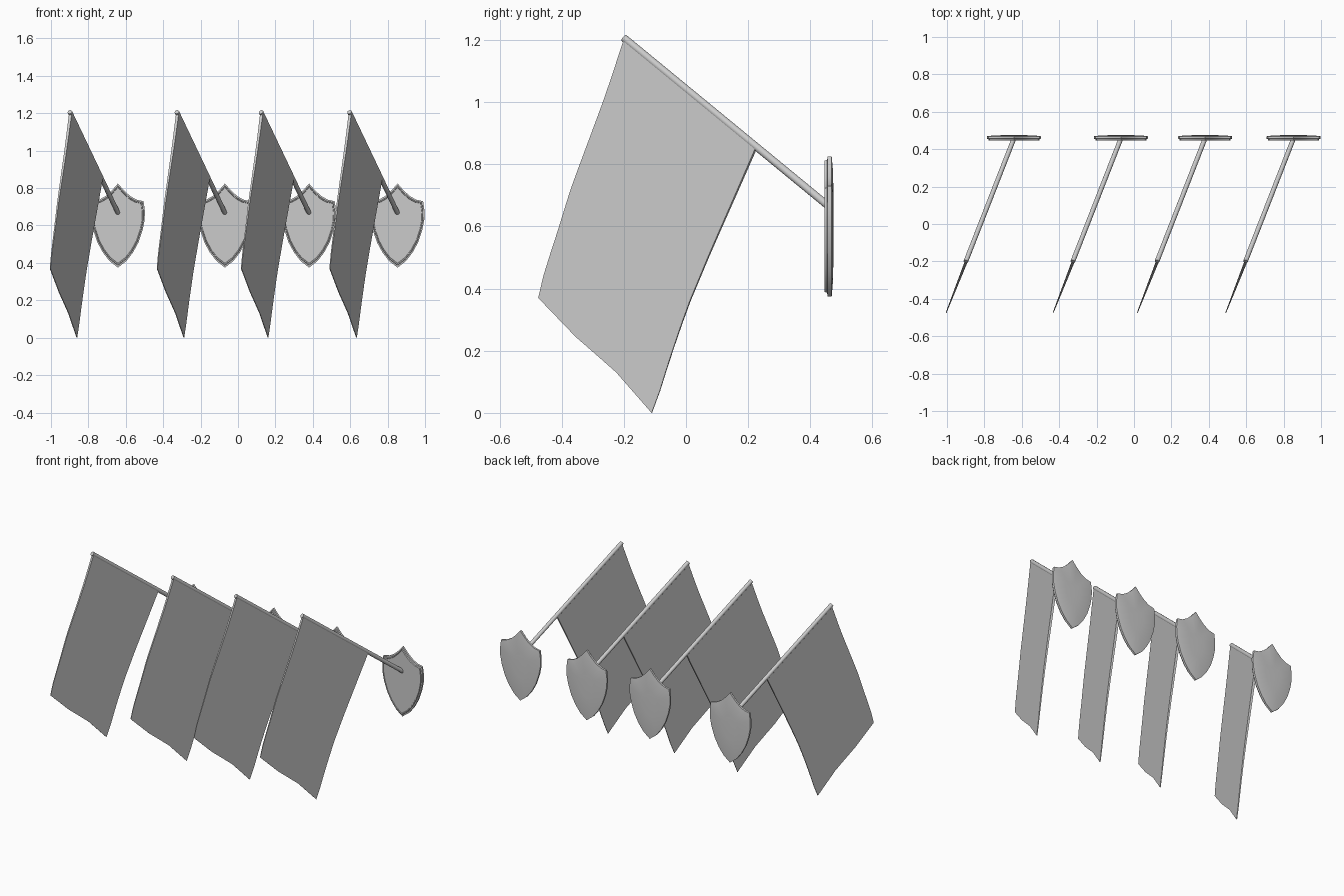
import bpy, bmesh, math
from mathutils import Vector

cube = bpy.data.objects.get("Cube")
if cube:
    bpy.data.objects.remove(cube, do_unlink=True)

grey = bpy.data.materials.new("plain_grey")
grey.use_nodes = True
grey.diffuse_color = (0.6, 0.6, 0.6, 1)
grey.node_tree.nodes["Principled BSDF"].inputs["Base Color"].default_value = (0.6, 0.6, 0.6, 1)

OFFSETS = {"far_right": -0.642, "mid_right": -0.07, "mid_left": 0.38, "far_left": 0.853}
SLOPE = 0.392                                   # sideways lean of the pole and cloth
POLE_FOOT = Vector((0.0, 0.457, 0.667))
POLE_TIP = Vector((-0.257, -0.2, 1.207))


def finish(bm, name, angle=35):
    bmesh.ops.recalc_face_normals(bm, faces=bm.faces)
    mesh = bpy.data.meshes.new(name)
    bm.to_mesh(mesh)
    bm.free()
    mesh.materials.append(grey)
    mesh.shade_smooth()
    mesh.set_sharp_from_angle(angle=math.radians(angle))
    return mesh


def sample(line, t):
    """Point at fraction t of the length of a polyline of (y, z) points."""
    pts = [Vector(p) for p in line]
    lens = [(b - a).length for a, b in zip(pts, pts[1:])]
    left = t * sum(lens)
    for a, b, n in zip(pts, pts[1:], lens):
        if left <= n + 1e-9:
            return a.lerp(b, min(left / n, 1))
        left -= n
    return pts[-1]


# Shield plaque: outline rings from the front face to the slightly domed back
def make_shield():
    half = [(0, 0.825), (0.03, 0.79), (0.065, 0.758), (0.1, 0.738), (0.137, 0.73),
            (0.144, 0.68), (0.143, 0.63), (0.132, 0.575), (0.11, 0.51),
            (0.08, 0.455), (0.045, 0.41), (0, 0.375)]
    outline = half + [(-x, z) for x, z in half[-2:0:-1]]
    mid = 0.61
    bm = bmesh.new()
    rings = []
    for scale, y in [(0.9, 0.449), (0.91, 0.446), (0.94, 0.446), (0.95, 0.454),
                     (1.0, 0.456), (1.0, 0.469), (0.8, 0.473), (0.4, 0.475)]:
        rings.append([bm.verts.new((x * scale, y, mid + (z - mid) * scale)) for x, z in outline])
    n = len(outline)
    for a, b in zip(rings, rings[1:]):
        for i in range(n):
            j = (i + 1) % n
            bm.faces.new((a[i], a[j], b[j], b[i]))
    bm.faces.new(rings[0])
    bm.faces.new(rings[-1])
    return finish(bm, "shield_plaque")


# Slanted round pole
def make_pole():
    axis = POLE_TIP - POLE_FOOT
    bm = bmesh.new()
    bmesh.ops.create_cone(bm, cap_ends=True, segments=12, radius1=0.0125, radius2=0.0125,
                          depth=axis.length)
    bm.transform(axis.to_track_quat('Z', 'Y').to_matrix().to_4x4())
    bmesh.ops.translate(bm, vec=(POLE_FOOT + POLE_TIP) / 2, verts=bm.verts)
    return finish(bm, "pole")


# Hanging cloth: patch between four edges, thinner towards the bottom
def make_cloth():
    left = [(-0.198, 1.2), (-0.258, 1.02), (-0.368, 0.726), (-0.42, 0.56), (-0.455, 0.455), (-0.475, 0.37)]
    right = [(0.225, 0.85), (0.155, 0.69), (0.08, 0.52), (0.005, 0.34), (-0.05, 0.18),
             (-0.095, 0.035), (-0.11, 0.0)]
    top = [left[0], right[0]]
    bottom = [left[-1], (-0.35, 0.24), (-0.23, 0.137), right[-1]]
    cols, rows = 6, 12
    normal = Vector((1, -SLOPE, 0)).normalized()
    bm = bmesh.new()
    sheets = []
    for side in (1, -1):
        sheet = []
        for r in range(rows + 1):
            v = r / rows
            line = []
            for c in range(cols + 1):
                u = c / cols
                p = sample(left, v).lerp(sample(right, v), u) + sample(top, u).lerp(sample(bottom, u), v)
                p -= Vector(left[0]).lerp(Vector(right[0]), u).lerp(
                    Vector(left[-1]).lerp(Vector(right[-1]), u), v)
                co = Vector((SLOPE * (p.x - 0.45), p.x, p.y))
                line.append(bm.verts.new(co + normal * side * (0.008 - 0.006 * v)))
            sheet.append(line)
        sheets.append(sheet)
        for r in range(rows):
            for c in range(cols):
                bm.faces.new((sheet[r][c], sheet[r][c + 1], sheet[r + 1][c + 1], sheet[r + 1][c]))

    # Close the rim between both sheets
    def rim(s):
        return (s[0] + [s[r][-1] for r in range(1, rows + 1)] + s[-1][-2::-1]
                + [s[r][0] for r in range(rows - 1, 0, -1)])
    a, b = rim(sheets[0]), rim(sheets[1])
    for i in range(len(a)):
        j = (i + 1) % len(a)
        bm.faces.new((a[i], a[j], b[j], b[i]))
    return finish(bm, "flag_cloth")


# Four identical wall flags in a row
parts = [make_shield(), make_pole(), make_cloth()]
for place, x in OFFSETS.items():
    for mesh in parts:
        ob = bpy.data.objects.new(f"{mesh.name}_{place}", mesh)
        ob.location.x = x
        bpy.context.collection.objects.link(ob)
